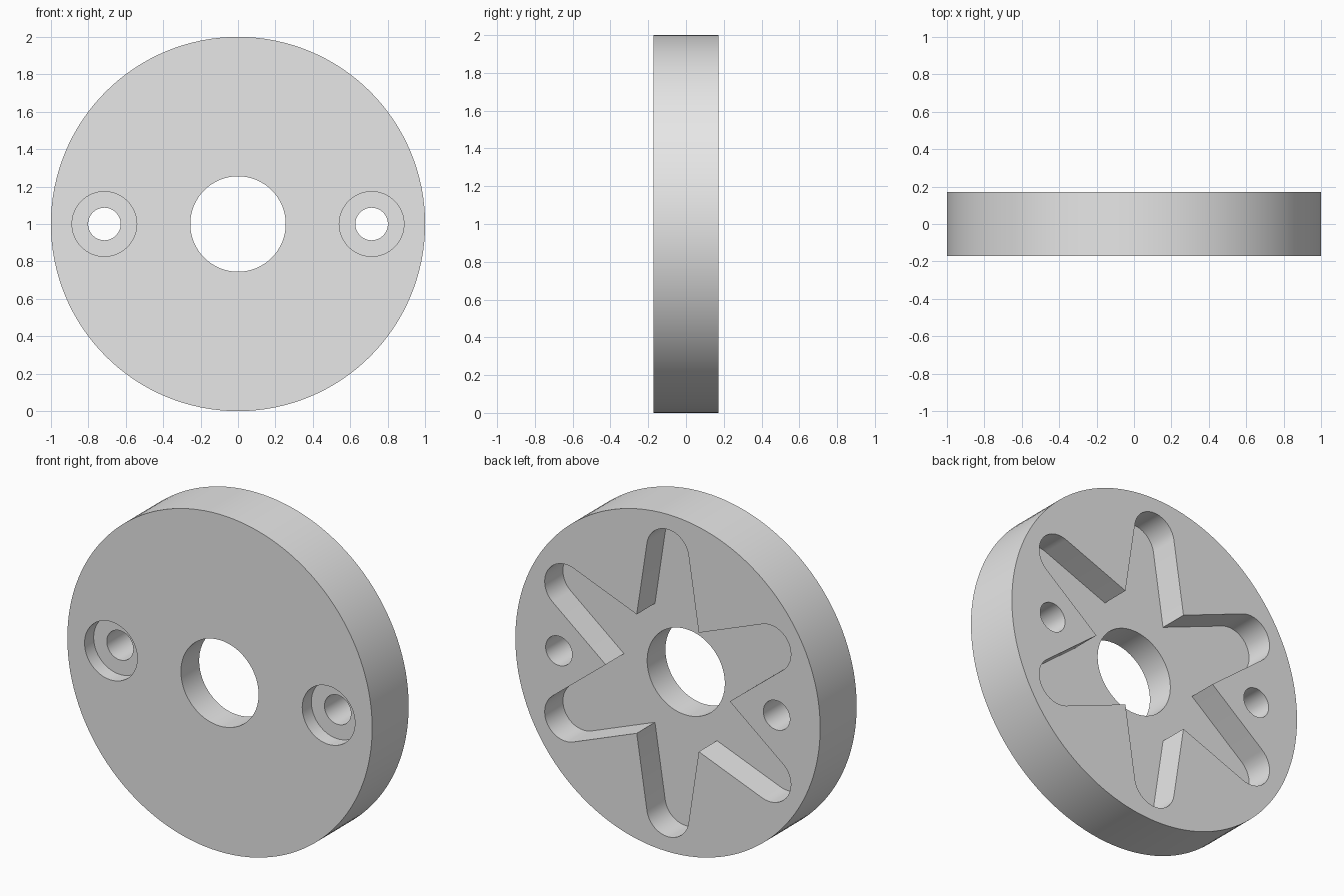
import bpy, bmesh
from math import sin, cos, pi, radians

cube = bpy.data.objects.get("Cube")
if cube:
    bpy.data.objects.remove(cube, do_unlink=True)

HALF = 0.171      # half thickness of the disc
OVER = 0.1        # how far cutters reach past the surface
BOLT_X = 0.714    # bolt hole offset

grey = bpy.data.materials.new("plain_grey")
grey.use_nodes = True
grey.diffuse_color = (0.8, 0.8, 0.8, 1)
grey.node_tree.nodes["Principled BSDF"].inputs["Base Color"].default_value = (0.8, 0.8, 0.8, 1)


def prism(name, outline, y0, y1):
    """Extrude an (x, z) outline between two y planes."""
    bm = bmesh.new()
    face = bm.faces.new([bm.verts.new((x, y0, z + 1)) for x, z in outline])
    moved = bmesh.ops.extrude_face_region(bm, geom=[face])["geom"]
    verts = [v for v in moved if isinstance(v, bmesh.types.BMVert)]
    bmesh.ops.translate(bm, vec=(0, y1 - y0, 0), verts=verts)
    bmesh.ops.recalc_face_normals(bm, faces=bm.faces)
    mesh = bpy.data.meshes.new(name)
    bm.to_mesh(mesh)
    bm.free()
    mesh.materials.append(grey)
    obj = bpy.data.objects.new(name, mesh)
    bpy.context.collection.objects.link(obj)
    return obj


def circle(radius, cx=0, n=64):
    return [(cx + radius * cos(2 * pi * i / n), radius * sin(2 * pi * i / n)) for i in range(n)]


def star(inner=0.407, tip_centre=0.773, tip_radius=0.138, steps=20):
    """Six tapering arms with round ends, sharp corners between them."""
    points = []
    sweep = radians(81.4)
    for arm in range(6):
        a = arm * pi / 3
        points.append((inner * cos(a), inner * sin(a)))
        mid = a + pi / 6
        for i in range(steps + 1):
            t = mid - sweep + 2 * sweep * i / steps
            points.append((tip_centre * cos(mid) + tip_radius * cos(t),
                           tip_centre * sin(mid) + tip_radius * sin(t)))
    return points


# Round body
disc = prism("disc_body", circle(1, n=128), -HALF, HALF)

# Star pocket at the back, centre bore, counterbored bolt holes
cutters = [prism("star_pocket_cutter", star(), 0, HALF + OVER),
           prism("centre_bore_cutter", circle(0.255), -HALF - OVER, HALF + OVER)]
for side, x in (("left", BOLT_X), ("right", -BOLT_X)):
    cutters.append(prism(side + "_bolt_hole_cutter", circle(0.087, x, 48), -HALF - OVER, HALF + OVER))
    cutters.append(prism(side + "_counterbore_cutter", circle(0.173, x), -HALF - OVER, -HALF / 2))

bpy.ops.object.select_all(action='DESELECT')
bpy.context.view_layer.objects.active = disc
disc.select_set(True)
for cutter in cutters:
    cutter.hide_render = True
    mod = disc.modifiers.new(cutter.name, 'BOOLEAN')
    mod.operation = 'DIFFERENCE'
    mod.solver = 'EXACT'
    mod.object = cutter
    bpy.ops.object.modifier_apply(modifier=mod.name)
    bpy.data.objects.remove(cutter, do_unlink=True)

# Smooth curved walls, crisp rims
bpy.ops.object.shade_smooth_by_angle(angle=radians(30))
